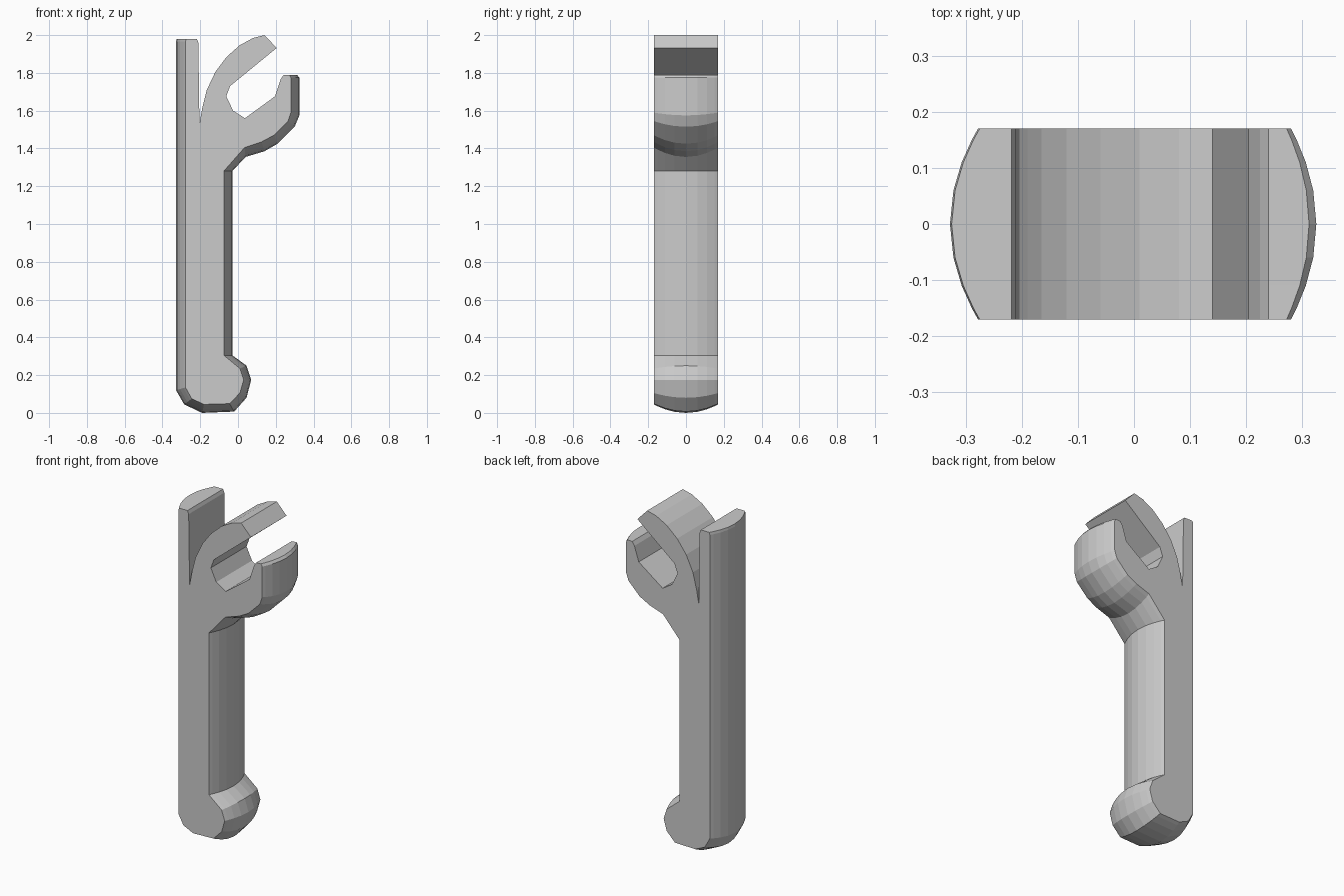
import bpy, bmesh

HALF = 0.17  # half depth in y

# Each rim point: x, z at the middle plane, then x, z shift at the flat side faces
shaft_and_knob = [
    (-0.325, 1.98, 0.05, 0), (-0.328, 1.965, 0.05, 0),
    (-0.328, 0.12, 0.05, 0.015), (-0.285, 0.045, 0.04, 0.03),
    (-0.19, 0.0, 0.01, 0.045), (-0.02, 0.007, -0.025, 0.042),
    (0.045, 0.08, -0.035, 0.025), (0.07, 0.175, -0.04, 0),
    (0.045, 0.25, -0.035, -0.015), (-0.03, 0.305, -0.045, 0),
    (-0.03, 1.28, -0.045, 0),
]
lower_jaw = [
    (0.04, 1.355, -0.005, 0.05), (0.14, 1.385, -0.015, 0.05),
    (0.21, 1.425, -0.02, 0.045), (0.30, 1.515, -0.035, 0.03),
    (0.325, 1.575, -0.045, 0.015), (0.325, 1.775, -0.045, 0),
    (0.312, 1.79, -0.04, 0), (0.24, 1.788, 0, 0),
    (0.225, 1.765, 0, 0), (0.196, 1.676, 0, 0),
]
upper_jaw = [
    (0.037, 1.56, 0, 0), (-0.026, 1.60, 0, 0), (-0.062, 1.676, 0, 0),
    (-0.042, 1.73, 0, 0), (0.205, 1.932, 0, 0), (0.14, 2.0, 0, 0),
    (0.08, 1.985, 0, 0), (0.01, 1.947, 0, 0), (-0.06, 1.885, 0, 0),
    (-0.12, 1.805, 0, 0), (-0.165, 1.71, 0, 0), (-0.19, 1.61, 0, 0),
]
back_prong = [
    (-0.204, 1.53, 0, 0), (-0.21, 1.96, 0, 0), (-0.218, 1.98, 0, 0),
]
profile = shaft_and_knob + lower_jaw + upper_jaw + back_prong

# Loft the profile through the depth with a curved rim
bm = bmesh.new()
half_steps = [0.06, 0.11, 0.15, HALF]
layers = [-y for y in reversed(half_steps)] + [0] + half_steps
loops = []
for y in layers:
    k = (y / HALF) ** 2
    loops.append([bm.verts.new((x + dx * k, y, z + dz * k))
                  for x, z, dx, dz in profile])

n = len(profile)
for a, b in zip(loops, loops[1:]):
    for i in range(n):
        j = (i + 1) % n
        bm.faces.new((a[i], a[j], b[j], b[i]))

# Flat side faces
bm.faces.new(loops[0])
bm.faces.new(list(reversed(loops[-1])))
bmesh.ops.recalc_face_normals(bm, faces=bm.faces)

mesh = bpy.data.meshes.new("hook_handle")
bm.to_mesh(mesh)
bm.free()
handle = bpy.data.objects.new("hook_handle", mesh)
bpy.context.collection.objects.link(handle)
